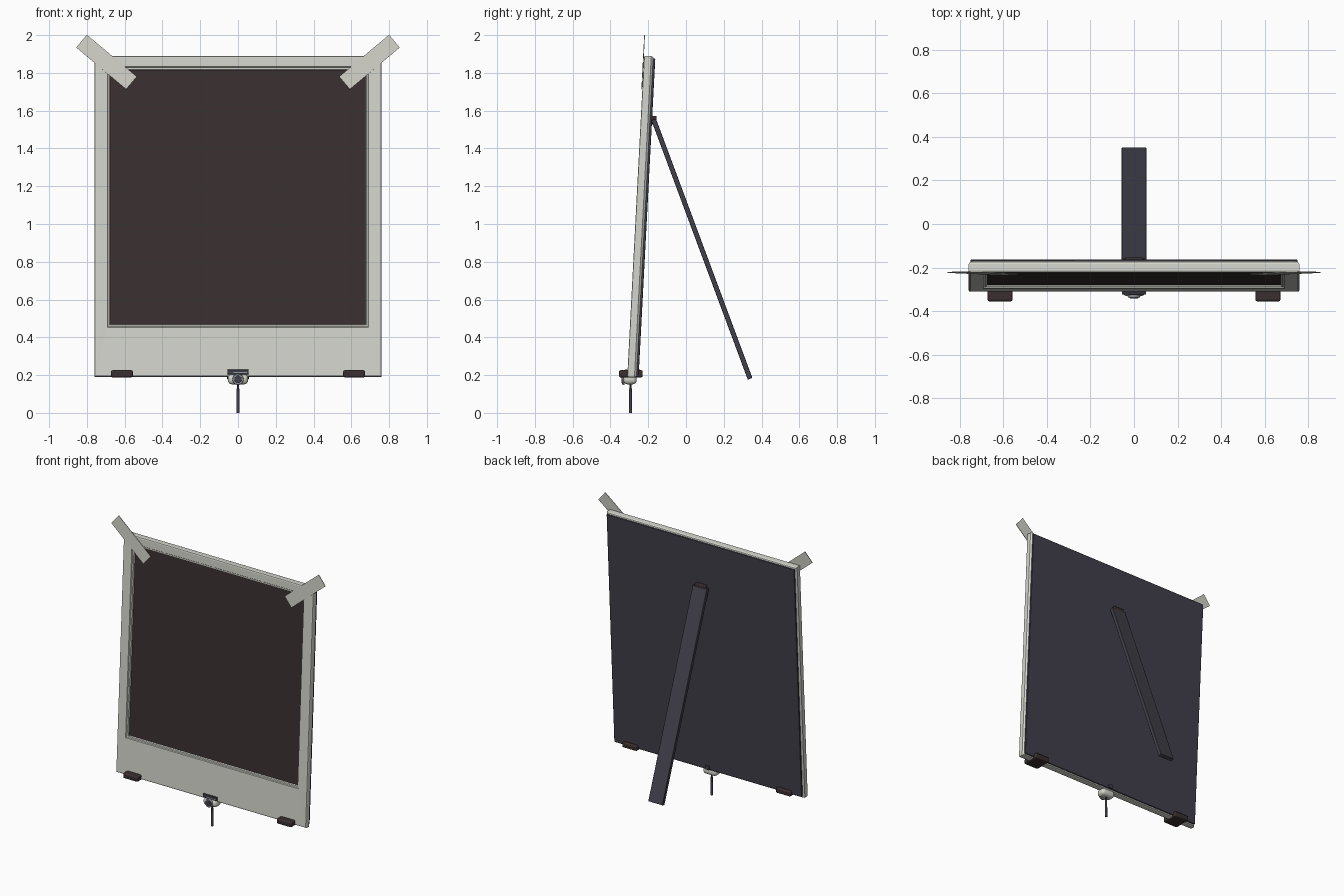
import bpy, bmesh
from math import radians, pi
from mathutils import Matrix, Vector

old = bpy.data.objects.get("Cube")
if old:
    bpy.data.objects.remove(old, do_unlink=True)


def material(name, rgb):
    m = bpy.data.materials.new(name)
    m.use_nodes = True
    m.diffuse_color = (*rgb, 1)
    m.node_tree.nodes["Principled BSDF"].inputs["Base Color"].default_value = (*rgb, 1)
    return m


IVORY = material("ivory plastic", (0.66, 0.66, 0.61))
TAPE = material("pale tape", (0.64, 0.64, 0.58))
BROWN = material("dark brown", (0.042, 0.029, 0.029))
SLATE = material("dark slate", (0.053, 0.051, 0.070))
STEEL = material("grey steel", (0.30, 0.31, 0.33))

# The panel leans back slightly; its local origin is the bottom centre
LEAN = Matrix.Translation((0, -0.285, 0.19)) @ Matrix.Rotation(radians(-3), 4, 'X')


def finish(name, bm, mat, bevel=0.0, segments=2, smooth=True):
    bmesh.ops.recalc_face_normals(bm, faces=bm.faces)
    mesh = bpy.data.meshes.new(name)
    bm.to_mesh(mesh)
    bm.free()
    mesh.materials.append(mat)
    ob = bpy.data.objects.new(name, mesh)
    bpy.context.collection.objects.link(ob)
    if bevel:
        mod = ob.modifiers.new("Bevel", 'BEVEL')
        mod.width, mod.segments = bevel, segments
    if smooth:
        bpy.ops.object.select_all(action='DESELECT')
        ob.select_set(True)
        bpy.context.view_layer.objects.active = ob
        bpy.ops.object.shade_smooth_by_angle(angle=radians(35))
    return ob


def box(name, centre, size, mat, bevel=0.0, segments=2, space=Matrix(), turn=Matrix()):
    bm = bmesh.new()
    bmesh.ops.create_cube(bm, size=1, matrix=space @ Matrix.Translation(centre)
                          @ turn @ Matrix.Diagonal((*size, 1)))
    return finish(name, bm, mat, bevel, segments)


def cone(name, centre, r1, r2, depth, mat, axis='Z'):
    turn = Matrix.Rotation(pi / 2, 4, 'X') if axis == 'Y' else Matrix()
    bm = bmesh.new()
    bmesh.ops.create_cone(bm, cap_ends=True, segments=24, radius1=r1, radius2=r2,
                          depth=depth, matrix=Matrix.Translation(centre) @ turn)
    return finish(name, bm, mat)


# Picture frame: rectangular rings (half width, low, high, y) bridged from back to recess
RINGS = [
    (0.74, 0.012, 1.69, 0.026), (0.752, 0.004, 1.698, 0.022),
    (0.76, 0.0, 1.702, 0.012), (0.76, 0.0, 1.702, -0.018),
    (0.757, 0.003, 1.699, -0.024), (0.75, 0.01, 1.692, -0.026),
    (0.692, 0.262, 1.644, -0.025), (0.688, 0.266, 1.640, -0.019),
    (0.679, 0.275, 1.628, -0.018), (0.674, 0.28, 1.622, -0.006),
]
bm = bmesh.new()
loops = []
for w, lo, hi, y in RINGS:
    corners = [(-w, y, lo), (w, y, lo), (w, y, hi), (-w, y, hi)]
    loops.append([bm.verts.new(LEAN @ Vector(c)) for c in corners])
for a, b in zip(loops, loops[1:]):
    for i in range(4):
        j = (i + 1) % 4
        bm.faces.new((a[i], a[j], b[j], b[i]))
finish("picture_frame", bm, IVORY, smooth=False)

box("picture_panel", (0, 0.0, 0.951), (1.36, 0.018, 1.354), BROWN, space=LEAN)
box("back_board", (0, 0.027, 0.851), (1.50, 0.014, 1.68), SLATE, 0.003, space=LEAN)

# Tape strips and feet, mirrored left and right
for side, label in ((1, "left"), (-1, "right")):
    box(label + "_tape", (side * 0.696, -0.029, 1.668), (0.345, 0.004, 0.088), TAPE,
        space=LEAN, turn=Matrix.Rotation(radians(-40 * side), 4, 'Y'))
    box(label + "_foot", (side * 0.615, -0.292, 0.207), (0.116, 0.126, 0.038), BROWN, 0.008)

# Rear prop and its hinge
box("prop_leg", (0, 0.084, 0.867), (0.114, 0.026, 1.465), SLATE, 0.003,
    turn=Matrix.Rotation(radians(20.4), 4, 'X'))
box("prop_hinge", (0, -0.172, 1.55), (0.085, 0.034, 0.045), BROWN, 0.006)

# Cable clip: dark jaws holding a rounded body under the frame
box("clip_front_jaw", (0, -0.317, 0.216), (0.112, 0.014, 0.026), SLATE, 0.003)
box("clip_front_trim", (0.012, -0.325, 0.214), (0.07, 0.004, 0.007), STEEL)
box("clip_back_jaw", (0, -0.247, 0.214), (0.03, 0.012, 0.03), SLATE, 0.003)
box("clip_body", (0, -0.296, 0.178), (0.108, 0.070, 0.054), IVORY, 0.022, 4)
cone("clip_button_rim", (0, -0.332, 0.178), 0.030, 0.028, 0.012, STEEL, 'Y')
cone("clip_button", (0, -0.337, 0.178), 0.021, 0.019, 0.010, SLATE, 'Y')

# Hanging cable with a thicker plug sleeve
cone("cable", (0, -0.294, 0.135), 0.005, 0.005, 0.04, SLATE)
cone("cable_sleeve", (0, -0.294, 0.065), 0.009, 0.007, 0.13, SLATE)
